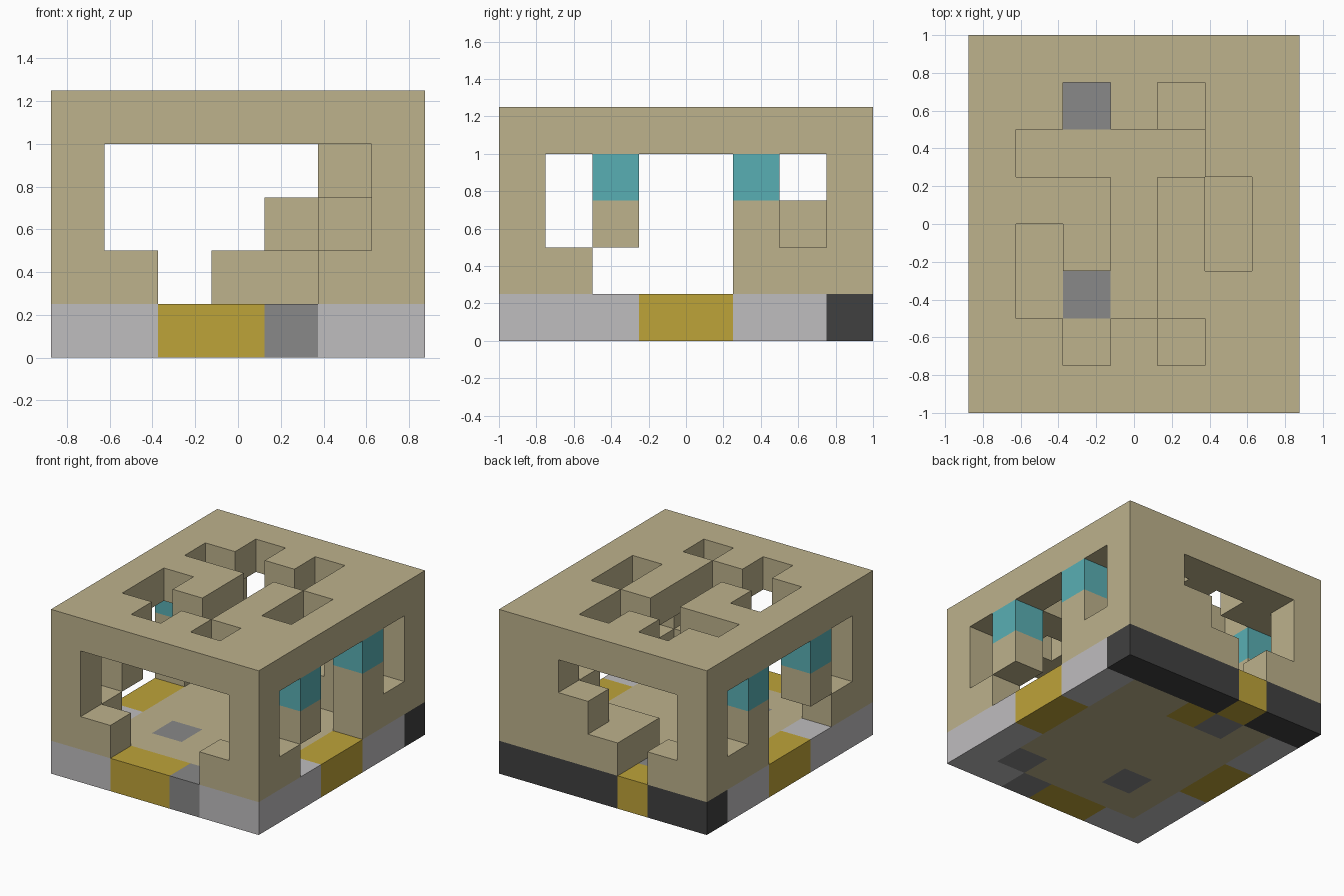
import bpy, bmesh, math
from mathutils import Vector

if "Cube" in bpy.data.objects:
    bpy.data.objects.remove(bpy.data.objects["Cube"])

S = 0.25  # block size
NX, NY = 7, 8


def material(name, rgb):
    lin = [((c / 255 + 0.055) / 1.055) ** 2.4 for c in rgb] + [1]
    m = bpy.data.materials.new(name)
    m.use_nodes = True
    m.diffuse_color = lin
    bsdf = next(n for n in m.node_tree.nodes if n.type == "BSDF_PRINCIPLED")
    bsdf.inputs["Base Color"].default_value = lin
    return m


MATS = {
    "T": material("sandy tan", (189, 178, 140)),
    "L": material("light grey", (191, 189, 191)),
    "G": material("mid grey", (136, 136, 136)),
    "D": material("dark grey", (64, 64, 64)),
    "Y": material("golden yellow", (190, 163, 57)),
    "B": material("teal glass", (89, 175, 180)),
}
KEYS = list(MATS)

# Floor plans: each row runs left to right in x, rows run from back to front
FLOOR = ["DDYDDDD",
         "LTGYTTL",
         "LTTTTTL",
         "YTTTTTY",
         "YTTTTTY",
         "LTGTTTL",
         "LTTTTGL",
         "LLYYGLL"]
LOW_WALL = ["TT.TTTT",
            "T.....T",
            "T.....T",
            ".......",
            ".......",
            ".......",
            "T.....T",
            "TT...TT"]
MID_WALL = ["T...TTT",
            ".......",
            "T.....T",
            ".......",
            ".......",
            "T.....T",
            ".......",
            "T.....T"]
HIGH_WALL = ["T....TT",
             ".......",
             ".......",
             ".......",
             ".......",
             ".......",
             ".......",
             "T.....T"]
ROOF = ["TTTTTTT",
        "TT.T.TT",
        "T....TT",
        "TTT.T.T",
        "T.T.T.T",
        "T...TTT",
        "TT.T.TT",
        "TTTTTTT"]


def plan(rows, level):
    """Turn a floor plan into {cell: colour key}."""
    return {(i, NY - 1 - r, level): k
            for r, row in enumerate(rows)
            for i, k in enumerate(row) if k != "."}


PARTS = {
    "foundation": plan(FLOOR, 0),
    "walls": {**plan(LOW_WALL, 1), **plan(MID_WALL, 2), **plan(HIGH_WALL, 3)},
    "corner_steps": {c: "T" for c in [(3, 6, 1), (4, 6, 1), (5, 6, 1), (5, 6, 2)]},
    "windows": {(i, j, 3): "B" for i in (0, NX - 1) for j in (2, 5)},
    "roof": plan(ROOF, 4),
}
OCCUPIED = set().union(*PARTS.values())


def build(name, cells):
    """Join blocks into one shell, leaving out faces between touching blocks."""
    bm = bmesh.new()
    for cell, key in cells.items():
        centre = Vector(cell) + Vector((0.5 - NX / 2, 0.5 - NY / 2, 0.5))
        for axis in range(3):
            for sign in (-1, 1):
                n = Vector((0, 0, 0))
                n[axis] = sign
                if tuple(int(c + d) for c, d in zip(cell, n)) in OCCUPIED:
                    continue
                u = Vector((0, 0, 0))
                u[(axis + 1) % 3] = 0.5
                v = n.cross(u)
                mid = centre + n / 2
                corners = [mid - u - v, mid + u - v, mid + u + v, mid - u + v]
                face = bm.faces.new([bm.verts.new(p * S) for p in corners])
                face.material_index = KEYS.index(key)
    bmesh.ops.remove_doubles(bm, verts=bm.verts, dist=S / 100)
    bmesh.ops.dissolve_limit(bm, angle_limit=math.radians(1), verts=bm.verts,
                             edges=bm.edges, delimit={"MATERIAL"})
    mesh = bpy.data.meshes.new(name)
    for m in MATS.values():
        mesh.materials.append(m)
    bm.to_mesh(mesh)
    bm.free()
    bpy.context.collection.objects.link(bpy.data.objects.new(name, mesh))


for part, cells in PARTS.items():
    build(part, cells)
